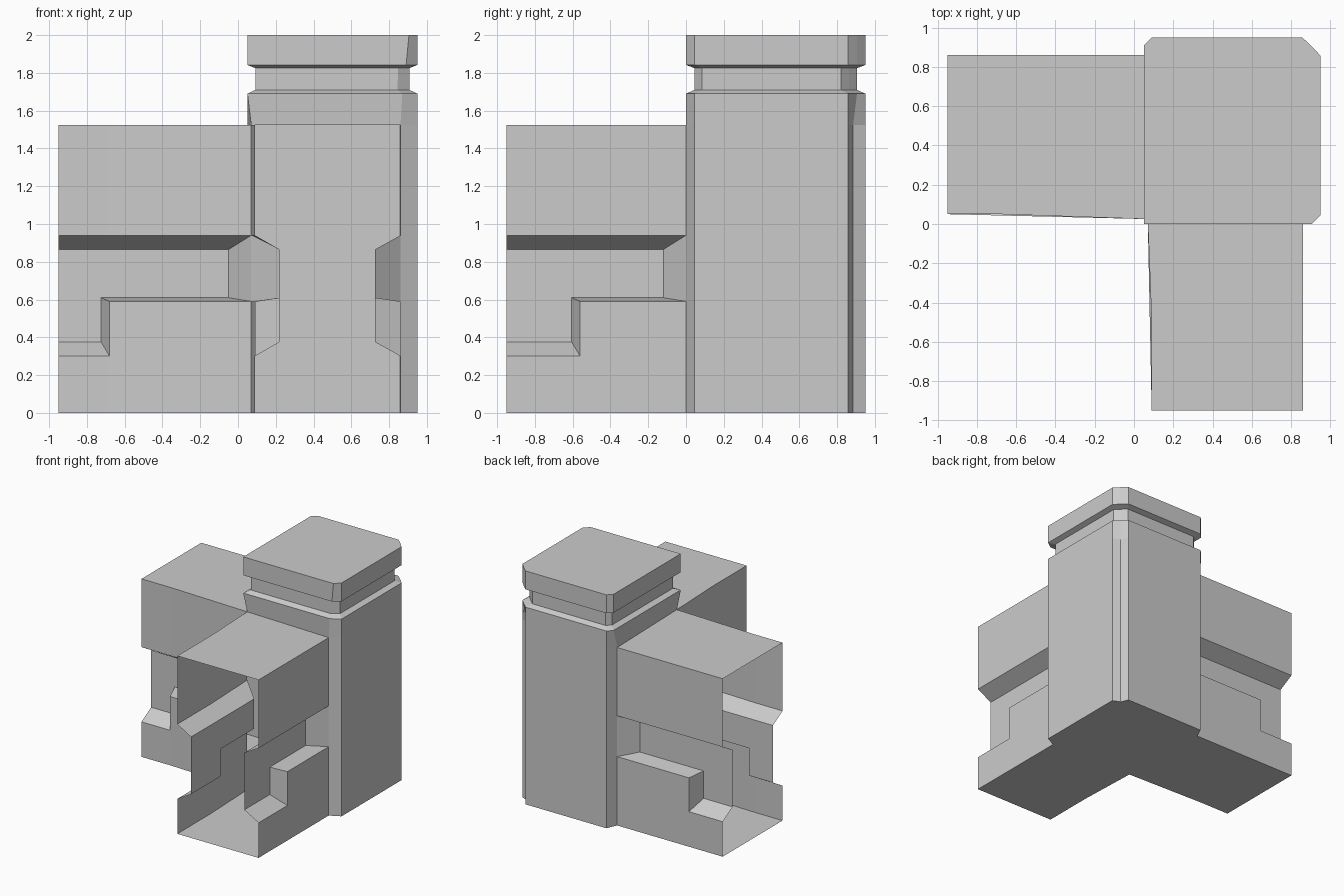
import bpy, bmesh

if "Cube" in bpy.data.objects:
    bpy.data.objects.remove(bpy.data.objects["Cube"])

Z_TOP = 1.525                      # wall height
INNER = (0.07, 0.025)              # inner corner where both walls meet


def finish(name, bm):
    bmesh.ops.remove_doubles(bm, verts=bm.verts, dist=0.0005)
    me = bpy.data.meshes.new(name)
    bm.to_mesh(me)
    bm.free()
    ob = bpy.data.objects.new(name, me)
    bpy.context.collection.objects.link(ob)
    return ob


def face(bm, pts):
    return bm.faces.new([bm.verts.new(p) for p in pts])


def wall_side(bm, place, surf, near, panel, step, end, flip):
    """One wall face with a stepped, bevelled recess.
    surf/near: plane offset at the far end / at the post, panel: recess offset."""
    def at(t, z):
        k = max(0.0, (t - step) / (end - step))
        return place(t, surf + (near - surf) * k, z)

    def add(pts):
        face(bm, pts[::-1] if flip else pts)

    far = -0.95
    for a, b, z0, z1 in ((far, step, 0, .3), (step, end, 0, .59),
                         (far, step, .94, Z_TOP), (step, end, .94, Z_TOP)):
        add([at(a, z0), at(b, z0), at(b, z1), at(a, z1)])
    i0, i1 = step - .045, end - .12
    outer = [(far, .3), (step, .3), (step, .59), (end, .59), (end, .94), (far, .94)]
    inner = [(far, .375), (i0, .375), (i0, .61), (i1, .61), (i1, .865), (far, .865)]
    for k in range(5):
        (a, b), (c, d) = outer[k:k + 2], inner[k:k + 2]
        add([at(*a), at(*b), place(d[0], panel, d[1]), place(c[0], panel, c[1])])
    add([place(t, panel, z) for t, z in inner])


# Front wall, open at its -y end
bm = bmesh.new()
along_y = lambda t, u, z: (u, t, z)
wall_side(bm, along_y, .86, .86, .725, -.56, 0, False)
wall_side(bm, along_y, .09, INNER[0], .22, -.5, INNER[1], True)
face(bm, [(.09, -.95, Z_TOP), (.86, -.95, Z_TOP), (.86, 0, Z_TOP),
          (*INNER, Z_TOP), (.09, -.5, Z_TOP)])
finish("front_wall", bm)

# Left wall, open at its -x end
bm = bmesh.new()
along_x = lambda t, u, z: (t, u, z)
wall_side(bm, along_x, .86, .86, .725, -.63, .05, True)
wall_side(bm, along_x, .05, INNER[1], .18, -.68, INNER[0], False)
face(bm, [(-.95, .05, Z_TOP), (-.68, .05, Z_TOP), (*INNER, Z_TOP),
          (.05, .86, Z_TOP), (-.95, .86, Z_TOP)])
finish("left_wall", bm)


# Corner post: stacked rings, with a notched back corner on the shaft
def ring(z, chamfer_x, corner=(.05, 0), notch=.905, left_y=.91, s=1.0):
    pts = [corner, (chamfer_x, 0), (.95, .045), (.95, .857), (notch, notch),
           (.857, .95), (.09, .95), (.05, left_y)]
    return [(.5 + (x - .5) * s, .475 + (y - .475) * s, z) for x, y in pts]


rings = [ring(0, .86, INNER, .885, .86),
         ring(1.525, .86, INNER, .885, .86),
         ring(1.69, .87), ring(1.71, .88, s=.905),
         ring(1.825, .885, s=.905), ring(1.842, .89), ring(2, .905)]
bm = bmesh.new()
for k, (lo, hi) in enumerate(zip(rings, rings[1:])):
    for i in range(8):
        if k == 0 and i in (0, 7):      # openings into the two walls
            continue
        j = (i + 1) % 8
        face(bm, [lo[i], lo[j], hi[j], hi[i]])
face(bm, rings[-1])
finish("corner_post", bm)

# Base plate under walls and post
bm = bmesh.new()
outline = [(.09, -.95), (.86, -.95), (.86, 0), (.95, .045), (.95, .857),
           (.885, .885), (.857, .95), (.09, .95), (.05, .86), (-.95, .86),
           (-.95, .05), (-.68, .05), INNER, (.09, -.5)]
face(bm, [(x, y, 0) for x, y in outline[::-1]])
finish("base", bm)
